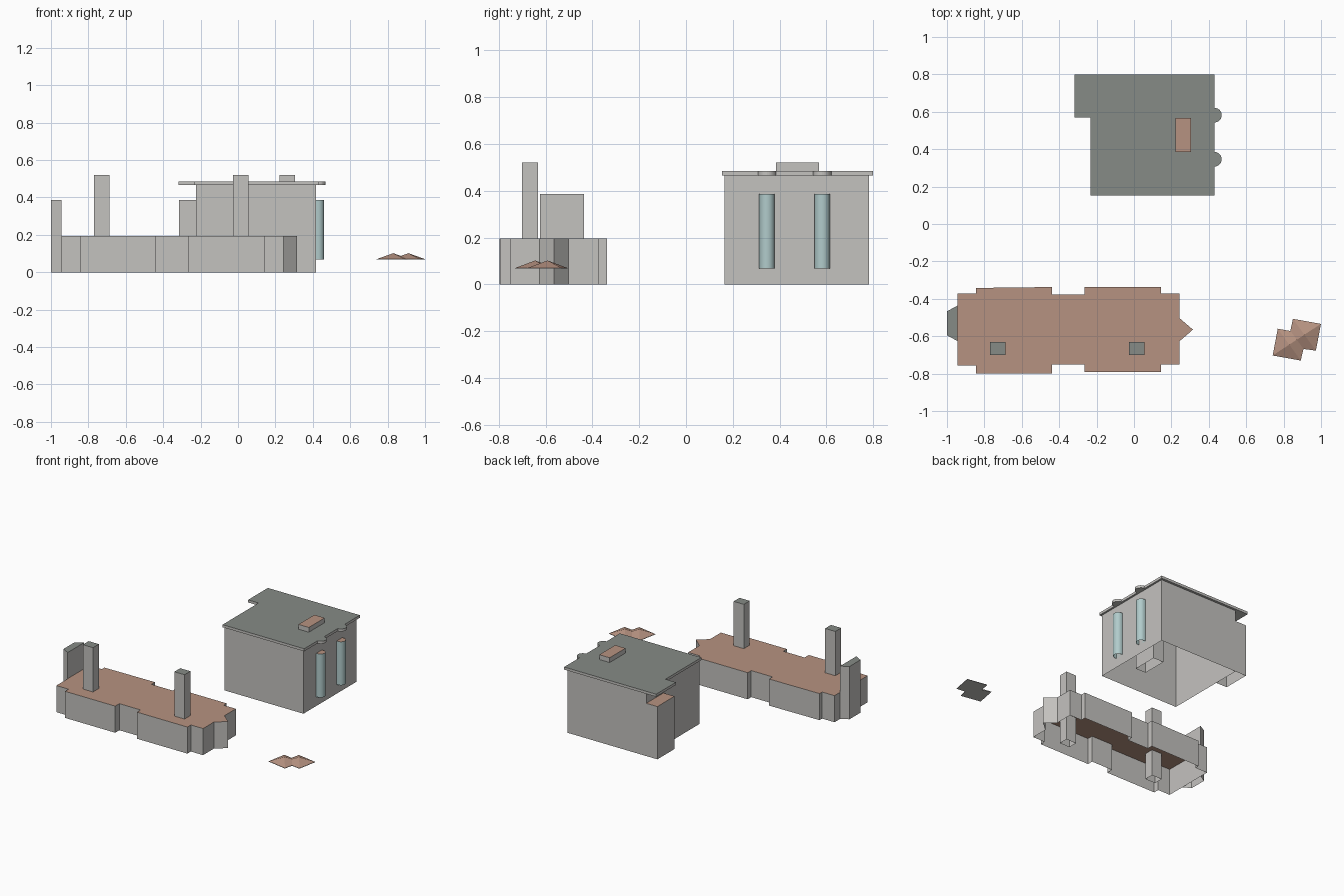
import bpy, bmesh
from math import sin, cos, pi

if "Cube" in bpy.data.objects:
    bpy.data.objects.remove(bpy.data.objects["Cube"])


def material(name, color):
    m = bpy.data.materials.new(name)
    m.diffuse_color = (*color, 1)
    m.use_nodes = True
    m.node_tree.nodes["Principled BSDF"].inputs["Base Color"].default_value = m.diffuse_color
    return m


WALL = material("wall_grey", (0.55, 0.54, 0.52))
SLATE = material("slate", (0.24, 0.26, 0.24))
CLAY = material("clay", (0.47, 0.29, 0.22))
GLASS = material("glass", (0.44, 0.60, 0.60))


def add_object(name, bm, mats):
    me = bpy.data.meshes.new(name)
    bm.to_mesh(me)
    bm.free()
    for m in mats:
        me.materials.append(m)
    ob = bpy.data.objects.new(name, me)
    bpy.context.collection.objects.link(ob)
    return ob


def prism(name, pts, z0, z1, top, side=WALL, bottom=False):
    """Extruded counter-clockwise outline with a coloured top, open below by default."""
    bm = bmesh.new()
    low = [bm.verts.new((x, y, z0)) for x, y in pts]
    high = [bm.verts.new((x, y, z1)) for x, y in pts]
    n = len(pts)
    for i in range(n):
        j = (i + 1) % n
        bm.faces.new((low[i], low[j], high[j], high[i]))
    bm.faces.new(high).material_index = 1
    if bottom:
        bm.faces.new(low[::-1])
    return add_object(name, bm, (side, top))


def rect(x0, x1, y0, y1):
    return [(x0, y0), (x1, y0), (x1, y1), (x0, y1)]


def half_circle(cx, cy, r, n=12):
    return [(cx + r * cos(a), cy + r * sin(a))
            for a in (-pi / 2 + pi * i / n for i in range(n + 1))]


# Long low building with stepped facade and pointed end bay
prism("long_building", [
    (-0.945, -0.757), (-0.845, -0.757), (-0.845, -0.798), (-0.438, -0.798),
    (-0.438, -0.75), (-0.265, -0.75), (-0.265, -0.792), (0.144, -0.792),
    (0.144, -0.752), (0.243, -0.752), (0.243, -0.627), (0.315, -0.565),
    (0.243, -0.503), (0.243, -0.372), (0.144, -0.372), (0.144, -0.337),
    (-0.265, -0.337), (-0.265, -0.378), (-0.438, -0.378), (-0.438, -0.337),
    (-0.845, -0.342), (-0.845, -0.372), (-0.945, -0.372)], 0, 0.195, CLAY)

# Tall bay on the left end
prism("end_bay", [(-1.0, -0.595), (-0.945, -0.625), (-0.945, -0.437), (-1.0, -0.467)],
      0, 0.387, SLATE)

# Chimneys of the long building
for i, x in enumerate((-0.77, -0.027)):
    prism(f"chimney_{i + 1}", rect(x, x + 0.083, -0.7, -0.632), 0, 0.52, SLATE)

# Square building with lower annex
prism("square_building", rect(-0.225, 0.416, 0.165, 0.782), 0, 0.466, SLATE)
prism("annex", rect(-0.315, -0.225, 0.583, 0.782), 0, 0.387, CLAY)
prism("wide_chimney", rect(0.222, 0.306, 0.384, 0.568), 0, 0.52, CLAY)

# Overhanging roof slab with rounded bumps above the windows
bays = (0.346, 0.582)
slab = [(-0.232, 0.153), (0.43, 0.153)]
for y in bays:
    slab += half_circle(0.43, y, 0.039)
slab += [(0.43, 0.799), (-0.317, 0.799), (-0.317, 0.57), (-0.232, 0.57)]
prism("roof_slab", slab, 0.466, 0.485, SLATE, bottom=True)

# Rounded bay windows
for i, y in enumerate(bays):
    ob = prism(f"bay_window_{i + 1}", [(0.416, y - 0.033)] + half_circle(0.428, y, 0.033)
               + [(0.416, y + 0.033)], 0.068, 0.387, CLAY, side=GLASS)
    bpy.context.view_layer.objects.active = ob
    ob.select_set(True)
    bpy.ops.object.shade_smooth_by_angle()
    ob.select_set(False)

# Small canopy: thin base and two overlapping pyramids
U, V = (0.075, -0.0135), (0.0135, 0.0715)
peaks = ((0.830, -0.645), (0.911, -0.592))


def corner(c, su, sv):
    return (c[0] + su * U[0] + sv * V[0], c[1] + su * U[1] + sv * V[1])


signs = ((-1, -1), (1, -1), (1, 1), (-1, 1))
prism("canopy_base", [
    corner(peaks[0], -1, -1), corner(peaks[0], 1, -1), (0.906, -0.668),
    corner(peaks[1], 1, -1), corner(peaks[1], 1, 1), corner(peaks[1], -1, 1),
    (0.835, -0.577), corner(peaks[0], -1, 1)], 0.067, 0.07, CLAY, bottom=True)
for i, c in enumerate(peaks):
    bm = bmesh.new()
    base = [bm.verts.new((*corner(c, *s), 0.07)) for s in signs]
    tip = bm.verts.new((*c, 0.102))
    for k in range(4):
        bm.faces.new((base[k], base[(k + 1) % 4], tip))
    add_object(f"canopy_roof_{i + 1}", bm, (CLAY,))
